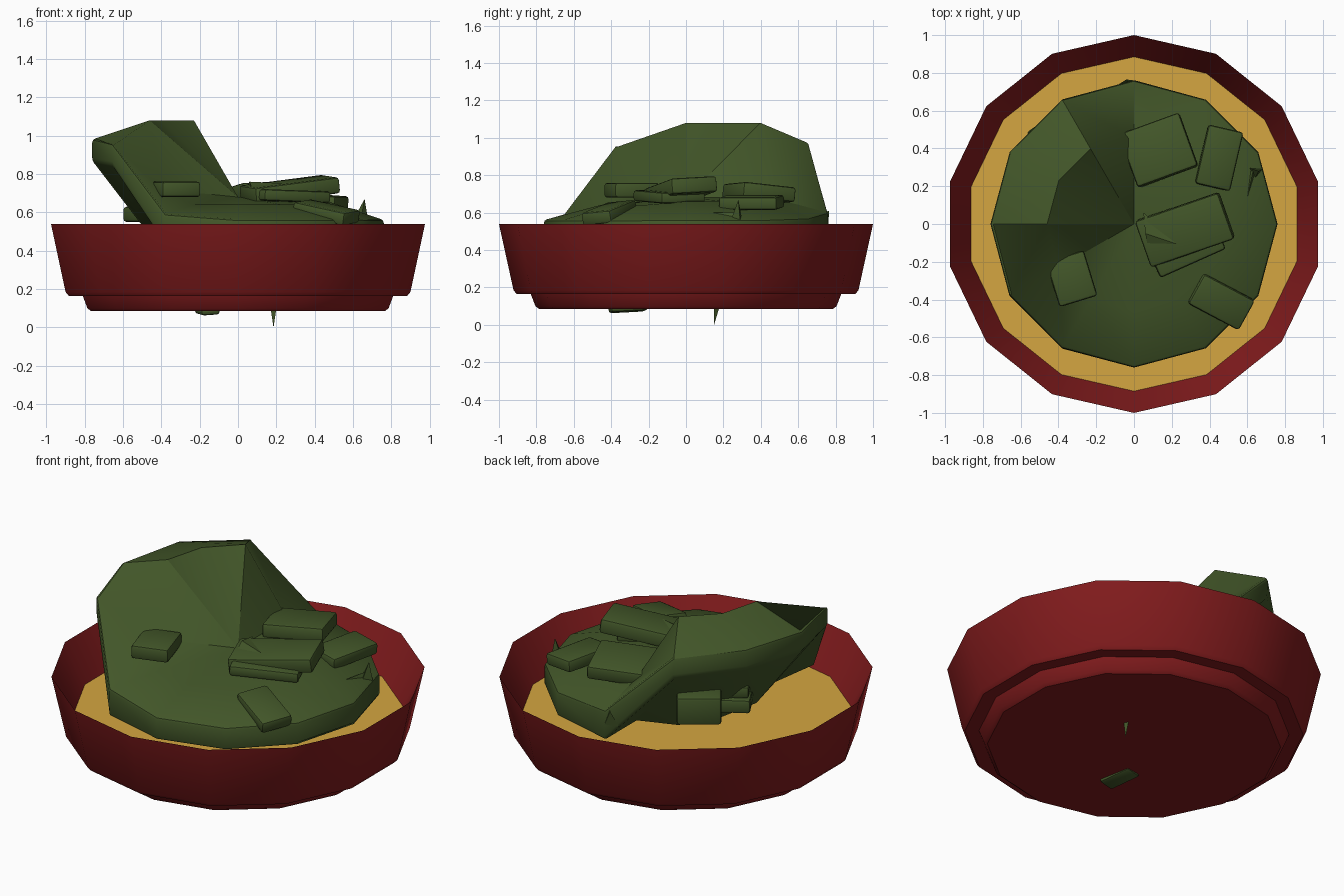
import bpy, bmesh, math
from mathutils import Matrix, Euler

if "Cube" in bpy.data.objects:
    bpy.data.objects.remove(bpy.data.objects["Cube"])


def material(name, rgb):
    m = bpy.data.materials.new(name)
    m.use_nodes = True
    m.diffuse_color = (*rgb, 1)
    m.node_tree.nodes["Principled BSDF"].inputs["Base Color"].default_value = (*rgb, 1)
    return m


red = material("dark red", (0.22, 0.011, 0.012))
gold = material("golden yellow", (0.66, 0.38, 0.052))
green = material("leaf green", (0.055, 0.094, 0.022))


def finish(name, bm, mats, angle=35):
    bmesh.ops.recalc_face_normals(bm, faces=bm.faces)
    me = bpy.data.meshes.new(name)
    bm.to_mesh(me)
    bm.free()
    for m in mats:
        me.materials.append(m)
    me.shade_smooth()
    me.set_sharp_from_angle(angle=math.radians(angle))
    ob = bpy.data.objects.new(name, me)
    bpy.context.collection.objects.link(ob)
    return ob


def ring(bm, r, heights):
    # heights holds one z value per side, counted from +x
    n = len(heights)
    return [bm.verts.new((r * math.cos(math.tau * i / n), r * math.sin(math.tau * i / n), z))
            for i, z in enumerate(heights)]


def bridge(bm, a, b):
    n = len(a)
    return [bm.faces.new((a[i], a[(i + 1) % n], b[(i + 1) % n], b[i])) for i in range(n)]


def fan(bm, loop, z):
    c = bm.verts.new((0, 0, z))
    n = len(loop)
    return [bm.faces.new((loop[i], loop[(i + 1) % n], c)) for i in range(n)]


# Bowl: fourteen-sided shell with a thin rim, a stepped foot and a gold filling
bm = bmesh.new()
profile = [(0.785, 0.085), (0.805, 0.1), (0.83, 0.165), (0.905, 0.165),
           (0.922, 0.185), (1, 0.54), (0.885, 0.31)]
rings = [ring(bm, r, [z] * 14) for r, z in profile]
for a, b in zip(rings, rings[1:]):
    bridge(bm, a, b)
fan(bm, rings[0], 0.085)
for f in fan(bm, rings[-1], 0.31):
    f.material_index = 1
bmesh.ops.rotate(bm, verts=bm.verts, matrix=Matrix.Rotation(math.pi / 2, 3, 'Z'))
finish("bowl", bm, [red, gold])

# Big leaf: twelve-sided slab with its -x side folded up from a flat underside
bm = bmesh.new()
inner = [0.66, 0.66, 0.66, 0.68, 1.08, 1.08, 1.08, 0.72, 0.64, 0.64, 0.64, 0.64]
outer = [0.56, 0.56, 0.57, 0.60, 0.97, 0.99, 0.98, 0.96, 0.59, 0.56, 0.56, 0.56]
under = [0.43, 0.43, 0.43, 0.43, 0.44, 0.47, 0.48, 0.49, 0.45, 0.43, 0.43, 0.43]
edge = [max(0.43, z - 0.11) if z > 0.9 else 0.43 for z in outer]
top = [ring(bm, 0.46, inner), ring(bm, 0.76, outer)]
low = [ring(bm, 0.46, under), ring(bm, 0.76, edge)]
fan(bm, top[0], 0.68)
fan(bm, low[0], 0.44)
for a, b in (top, low, (top[1], low[1])):
    bridge(bm, a, b)
rim = [bm.edges.get((r[i], r[(i + 1) % 12])) for r in (top[1], low[1]) for i in range(12)]
bmesh.ops.bevel(bm, geom=rim, offset=0.015, segments=2, profile=0.5, affect='EDGES')
finish("folded_leaf", bm, [green], 31)


def slab(name, loc, size, yaw, tilt_x=0, tilt_y=0):
    bm = bmesh.new()
    bmesh.ops.create_cube(bm, size=1)
    bmesh.ops.scale(bm, verts=bm.verts, vec=size)
    bmesh.ops.bevel(bm, geom=bm.edges[:], offset=0.016, segments=2, profile=0.5, affect='EDGES')
    ob = finish(name, bm, [green], 40)
    ob.location = loc
    ob.rotation_euler = Euler([math.radians(a) for a in (tilt_x, tilt_y, yaw)])


# Chopped pieces on top of the leaf
slab("back_piece", (0.13, 0.39, 0.705), (0.34, 0.30, 0.08), 20, -6, -2)
slab("side_piece", (0.45, 0.35, 0.655), (0.19, 0.32, 0.07), -13, 0, 4)
slab("centre_piece", (0.27, -0.03, 0.72), (0.47, 0.26, 0.085), 19, 3, -7)
slab("centre_under_piece", (0.26, -0.09, 0.685), (0.38, 0.26, 0.06), 24, 0, 2)
slab("front_piece", (0.46, -0.41, 0.60), (0.31, 0.18, 0.07), -28, 5, 11)
slab("fold_piece", (-0.33, -0.29, 0.72), (0.21, 0.25, 0.08), 17)

# Chopped pieces tucked below the fold
slab("under_fold_piece", (-0.40, 0.45, 0.64), (0.24, 0.25, 0.16), 35)
slab("under_fold_lower", (-0.48, 0.23, 0.59), (0.18, 0.18, 0.08), 30)
slab("under_fold_upper", (-0.47, 0.22, 0.665), (0.17, 0.17, 0.07), 30)


def sliver(name, base, tip):
    # Thin pointed shard from a triangular base to a tip
    bm = bmesh.new()
    vs = [bm.verts.new(p) for p in base + [tip]]
    bmesh.ops.convex_hull(bm, input=vs)
    finish(name, bm, [green], 20)


# Shards and tips poking out
sliver("edge_shard", [(0.60, 0.30, 0.56), (0.68, 0.29, 0.55), (0.64, 0.24, 0.56)], (0.66, 0.28, 0.67))
sliver("edge_shard_tail", [(0.61, 0.28, 0.57), (0.65, 0.28, 0.56), (0.63, 0.28, 0.60)], (0.60, 0.14, 0.60))
sliver("back_shard", [(-0.08, 0.74, 0.52), (0.08, 0.64, 0.58), (0.0, 0.76, 0.52)], (-0.04, 0.765, 0.61))
sliver("fold_shard", [(-0.51, -0.27, 0.72), (-0.38, -0.19, 0.74), (-0.40, -0.30, 0.68)], (-0.44, -0.20, 0.77))
sliver("flat_shard", [(0.40, 0.08, 0.62), (0.42, -0.06, 0.62), (0.40, 0, 0.66)], (0.64, 0.04, 0.57))
sliver("centre_shard", [(0.05, 0.06, 0.74), (0.08, -0.16, 0.71), (0.06, -0.05, 0.76)], (0.27, -0.12, 0.75))
sliver("bottom_spike", [(0.17, 0.15, 0.1), (0.20, 0.15, 0.1), (0.185, 0.18, 0.1)], (0.185, 0.15, 0.0))

# Flat leaf tip showing under the foot
slab("bottom_nub", (-0.16, -0.31, 0.087), (0.10, 0.2, 0.035), 10, 3, -4)
